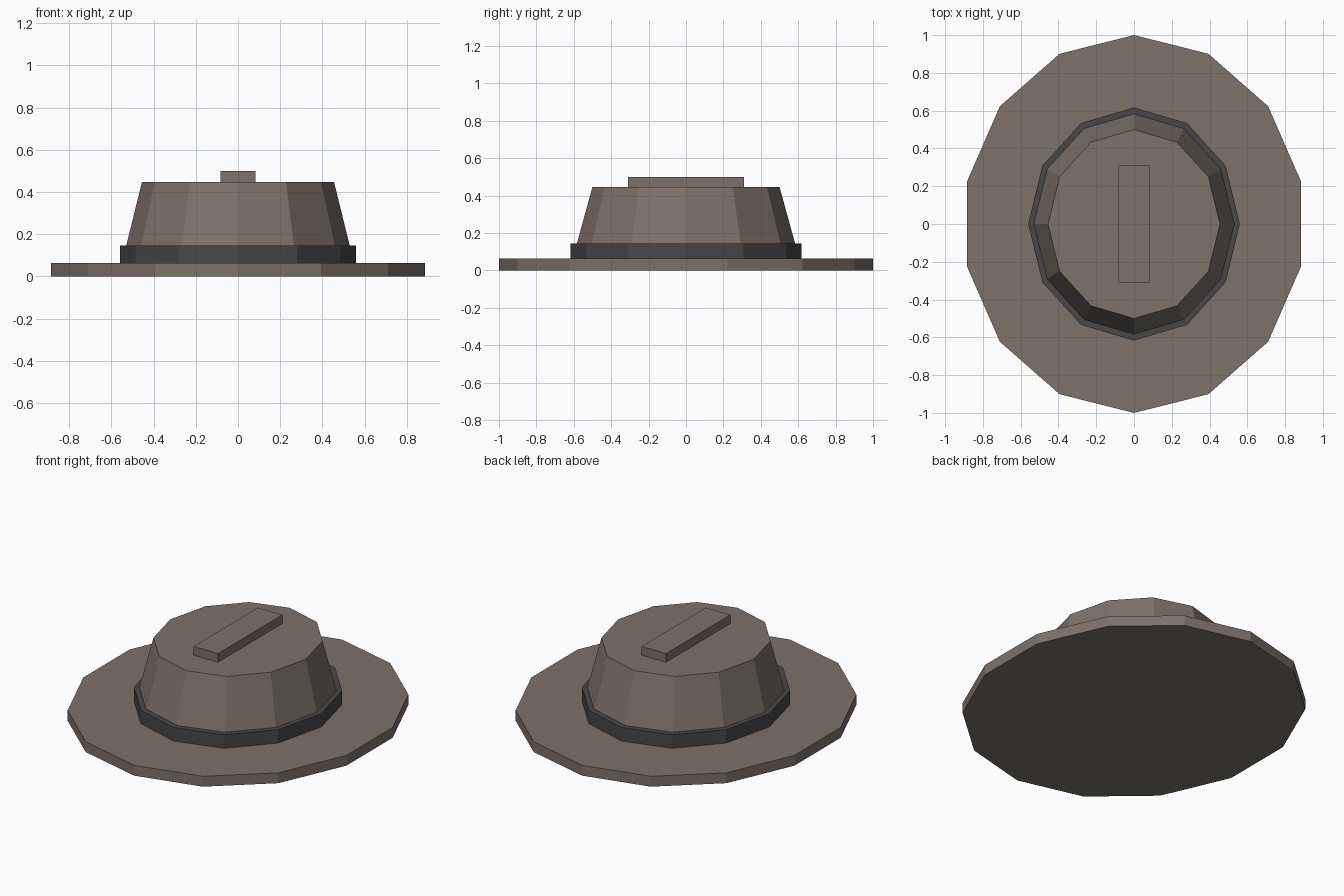
import bpy, bmesh, math

if "Cube" in bpy.data.objects:
    bpy.data.objects.remove(bpy.data.objects["Cube"])


def material(name, rgb):
    m = bpy.data.materials.new(name)
    m.diffuse_color = (*rgb, 1)
    m.use_nodes = True
    m.node_tree.nodes["Principled BSDF"].inputs["Base Color"].default_value = m.diffuse_color
    return m


felt = material("brown_felt", (0.205, 0.168, 0.138))
ribbon = material("charcoal_ribbon", (0.066, 0.063, 0.064))


def finish(name, bm, mat):
    bmesh.ops.recalc_face_normals(bm, faces=bm.faces)
    me = bpy.data.meshes.new(name)
    bm.to_mesh(me)
    bm.free()
    me.materials.append(mat)
    ob = bpy.data.objects.new(name, me)
    bpy.context.collection.objects.link(ob)
    return ob


def oval_frustum(name, sides, bottom, top, mat):
    """Closed oval prism; bottom and top are (x radius, y radius, z)."""
    bm = bmesh.new()
    rings = []
    for rx, ry, z in (bottom, top):
        angles = [2 * math.pi * i / sides for i in range(sides)]
        rings.append([bm.verts.new((rx * math.sin(a), ry * math.cos(a), z)) for a in angles])
    for ring in rings:
        bm.faces.new(ring)
    for i in range(sides):
        j = (i + 1) % sides
        bm.faces.new((rings[0][i], rings[0][j], rings[1][j], rings[1][i]))
    return finish(name, bm, mat)


# Wide flat brim
oval_frustum("brim", 14, (0.908, 1.0, 0), (0.908, 1.0, 0.063), felt)
# Ribbon around the foot of the crown
oval_frustum("band", 12, (0.56, 0.617, 0.063), (0.56, 0.617, 0.145), ribbon)
# Tapered crown
oval_frustum("crown", 12, (0.53, 0.583, 0.145), (0.455, 0.5, 0.447), felt)

# Raised ridge on top of the crown
bm = bmesh.new()
bmesh.ops.create_cube(bm, size=1)
bmesh.ops.scale(bm, vec=(0.164, 0.618, 0.055), verts=bm.verts)
bmesh.ops.translate(bm, vec=(0, 0, 0.4725), verts=bm.verts)
finish("crown_ridge", bm, felt)
